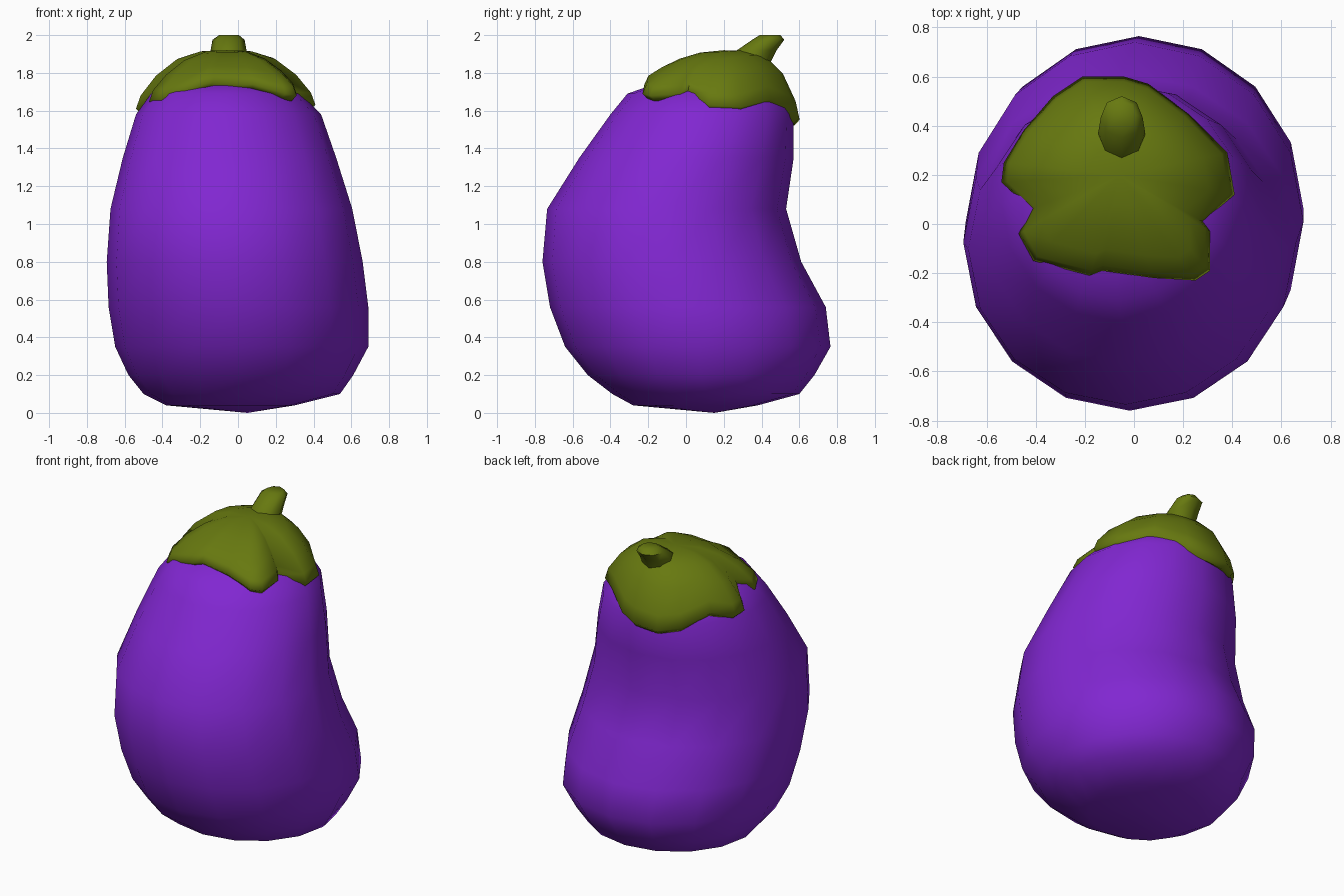
import bpy, bmesh
from math import sin, cos, tau, radians, hypot

if "Cube" in bpy.data.objects:
    bpy.data.objects.remove(bpy.data.objects["Cube"], do_unlink=True)


def make_material(name, color):
    mat = bpy.data.materials.new(name)
    mat.use_nodes = True
    mat.diffuse_color = color
    shader = next(n for n in mat.node_tree.nodes if n.type == 'BSDF_PRINCIPLED')
    shader.inputs["Base Color"].default_value = color
    shader.inputs["Roughness"].default_value = 0.8
    return mat


def oval(z, x_min, x_max, y_min, y_max, sides):
    """Horizontal oval ring filling the given extents."""
    cx, cy = (x_min + x_max) / 2, (y_min + y_max) / 2
    rx, ry = (x_max - x_min) / 2, (y_max - y_min) / 2
    return [(cx + rx * cos(tau * i / sides), cy + ry * sin(tau * i / sides), z)
            for i in range(sides)]


def loft(name, rings, mat, first_pole=None, last_pole=None, sharp=60):
    """Skin a stack of rings, closing each end with a fan or a flat face."""
    bm = bmesh.new()
    loops = [[bm.verts.new(p) for p in ring] for ring in rings]
    count = len(loops[0])
    for low, high in zip(loops, loops[1:]):
        for i in range(count):
            j = (i + 1) % count
            bm.faces.new((low[i], low[j], high[j], high[i]))
    for loop, pole in ((loops[0], first_pole), (loops[-1], last_pole)):
        if pole:
            tip = bm.verts.new(pole)
            for i in range(count):
                bm.faces.new((loop[i], loop[(i + 1) % count], tip))
        else:
            bm.faces.new(loop)
    bmesh.ops.recalc_face_normals(bm, faces=bm.faces)
    mesh = bpy.data.meshes.new(name)
    bm.to_mesh(mesh)
    bm.free()
    mesh.materials.append(mat)
    obj = bpy.data.objects.new(name, mesh)
    bpy.context.collection.objects.link(obj)
    bpy.ops.object.select_all(action='DESELECT')
    obj.select_set(True)
    bpy.context.view_layer.objects.active = obj
    bpy.ops.object.shade_smooth_by_angle(angle=radians(sharp))
    return obj


purple = make_material("purple skin", (0.22, 0.02, 0.64, 1))
green = make_material("olive green", (0.135, 0.19, 0.005, 1))

# Fruit body: height, then left/right and front/back extents
body_rings = [
    (.04, -.38, .3, -.28, .38),
    (.1, -.5, .54, -.39, .6),
    (.2, -.58, .61, -.52, .68),
    (.35, -.65, .69, -.64, .765),
    (.56, -.685, .69, -.72, .74),
    (.8, -.695, .66, -.76, .61),
    (1.08, -.675, .605, -.735, .53),
    (1.35, -.61, .52, -.565, .57),
    (1.58, -.54, .44, -.4, .57),
    (1.69, -.46, .33, -.31, .53),
    (1.75, -.34, .2, -.14, .45),
]
loft("fruit_body", [oval(*ring, 16) for ring in body_rings], purple,
     (.05, .15, 0), (-.06, .18, 1.79))

# Leafy cap: lobed edge, domed towards a centre point
edge = [
    (-.21, .6, 1.54), (-.04, .6, 1.55), (.06, .57, 1.58), (.22, .45, 1.65),
    (.38, .29, 1.61), (.41, .12, 1.62), (.28, .01, 1.69), (.31, -.03, 1.68),
    (.31, -.19, 1.67), (.25, -.23, 1.68), (.08, -.22, 1.73),
    (-.13, -.19, 1.74), (-.18, -.21, 1.73), (-.41, -.15, 1.65),
    (-.47, -.04, 1.64), (-.42, .06, 1.67), (-.54, .17, 1.6),
    (-.53, .25, 1.59), (-.45, .38, 1.64), (-.33, .52, 1.56),
]
cap_x, cap_y, cap_top = -.06, .2, 1.92


def cap_ring(t, lift=None):
    """Ring at fraction t of the way to the edge; the back is steeper."""
    ring = []
    for x, y, z in edge:
        dx, dy = x - cap_x, y - cap_y
        power = 3 + dy / hypot(dx, dy)
        height = cap_top - (cap_top - z - .04) * t ** power
        if lift is not None:
            height = z + lift
        ring.append((cap_x + dx * t, cap_y + dy * t, height))
    return ring


cap_rings = [cap_ring(t) for t in (.3, .55, .78, .95)]
cap_rings += [cap_ring(1, .01), cap_ring(.93, -.02), cap_ring(.8, .01)]
loft("leafy_cap", cap_rings, green, (cap_x, cap_y, cap_top),
     (cap_x, cap_y, 1.76), sharp=75)

# Short stem leaning backwards
stem_rings = [
    (1.86, -.145, .045, .24, .45),
    (1.92, -.145, .045, .27, .48),
    (1.975, -.135, .035, .35, .52),
    (2, -.1, .005, .39, .5),
]
loft("stem", [oval(*ring, 8) for ring in stem_rings], green)
